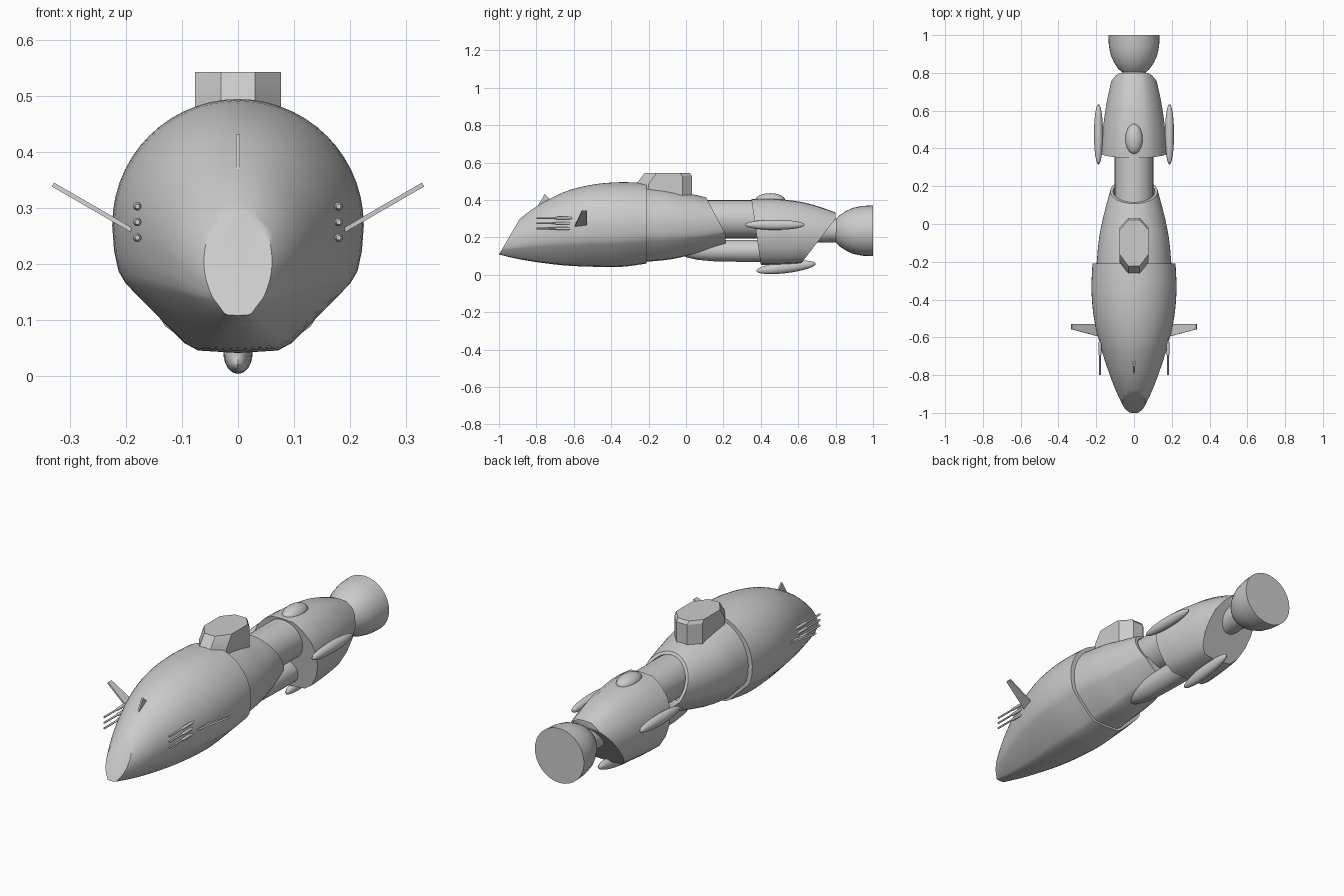
import bpy, bmesh
from math import sin, cos, pi, radians
from mathutils import Vector, Matrix

if "Cube" in bpy.data.objects:
    bpy.data.objects.remove(bpy.data.objects["Cube"], do_unlink=True)

grey = bpy.data.materials.new("hull_grey")
grey.use_nodes = True
GREY = (0.6, 0.6, 0.6, 1)
grey.diffuse_color = GREY
grey.node_tree.nodes["Principled BSDF"].inputs["Base Color"].default_value = GREY


def finish(name, bm, angle=40):
    """Turn a bmesh into a named, shaded object."""
    bmesh.ops.recalc_face_normals(bm, faces=bm.faces[:])
    mesh = bpy.data.meshes.new(name)
    bm.to_mesh(mesh)
    bm.free()
    obj = bpy.data.objects.new(name, mesh)
    bpy.context.collection.objects.link(obj)
    mesh.materials.append(grey)
    bpy.ops.object.select_all(action="DESELECT")
    obj.select_set(True)
    bpy.context.view_layer.objects.active = obj
    bpy.ops.object.shade_smooth_by_angle(angle=radians(angle))
    return obj


def smooth_rows(rows, steps=4):
    """Spline through the rows of a station table."""
    ext = [rows[0]] + rows + [rows[-1]]
    out = []
    for a, b, c, d in zip(ext, ext[1:], ext[2:], ext[3:]):
        for i in range(steps):
            t = i / steps
            out.append([q + t / 2 * (r - p + t * (2 * p - 5 * q + 4 * r - s
                        + t * (3 * (q - r) + s - p))) for p, q, r, s in zip(a, b, c, d)])
    return out + [rows[-1]]


def loft(sections):
    """Skin closed rings of points and cap both ends."""
    bm = bmesh.new()
    rings = [[bm.verts.new(p) for p in ring] for ring in sections]
    n = len(rings[0])
    for a, b in zip(rings, rings[1:]):
        for i in range(n):
            j = (i + 1) % n
            bm.faces.new((a[i], a[j], b[j], b[i]))
    bm.faces.new(rings[0])
    bm.faces.new(rings[-1])
    return bm


def ring(y, half):
    """Mirror a half section, listed from top centre to bottom centre."""
    return [(x, y, z) for x, z in half] + [(-x, y, z) for x, z in half[-2:0:-1]]


def hull_ring(row):
    y, top, low, w, keel = row
    h = top - low
    mid = low + h / 2
    half = [(w * sin(i * pi / 28), mid + h / 2 * cos(i * pi / 28)) for i in range(15)]
    half[0] = (0, top)
    half += [(w * .985, low + h * .4), (w * .95, low + h * .32), (w * .89, low + h * .27),
             (keel * 1.08, low + h * .04), (keel * .8, low + h * .01), (0, low)]
    return ring(y, half)


def engine_ring(row):
    y, top, low, w, keel = row
    h = top - low
    half = [(0, top), (w * .35, top - h * .01), (w * .62, top - h * .1), (w * .85, top - h * .23),
            (w, top - h * .4), (w, top - h * .58), (w * .92, low + h * .25),
            (w * .75, low + h * .1), (keel, low + h * .02), (0, low)]
    return ring(y, half)


def slice_off(bm, point, normal):
    """Cut away the side the normal points to; return the capping face."""
    cut = bmesh.ops.bisect_plane(bm, geom=bm.verts[:] + bm.edges[:] + bm.faces[:],
                                 plane_co=point, plane_no=normal, clear_outer=True)
    edges = [e for e in cut["geom_cut"] if isinstance(e, bmesh.types.BMEdge)]
    return bmesh.ops.contextual_create(bm, geom=edges)["faces"]


def lathe(name, profile, z=0, x=0, sides=32):
    """Revolve (y, radius) points about a lengthwise axis."""
    turn = [2 * pi * i / sides for i in range(sides)]
    return finish(name, loft([[(x + r * cos(a), y, z + r * sin(a)) for a in turn]
                              for y, r in profile]))


def pod(name, centre, size, tilt=0):
    bm = bmesh.new()
    bmesh.ops.create_uvsphere(bm, u_segments=24, v_segments=16, radius=1,
                              matrix=Matrix.Translation(centre) @ Matrix.Rotation(tilt, 4, "X")
                              @ Matrix.Diagonal((*size, 1)))
    finish(name, bm)


# Nose hull with a slanted flat window
bm = loft([hull_ring(r) for r in smooth_rows([
    (-1, .2, .108, .038, .022), (-.9, .288, .085, .088, .035), (-.8, .365, .068, .128, .05),
    (-.65, .443, .05, .177, .07), (-.5, .482, .043, .212, .085),
    (-.35, .495, .042, .225, .09), (-.21, .49, .06, .22, .088)])])
slice_off(bm, (0, -1, .108), (0, -.18, .105))
finish("nose_hull", bm)

# Mid hull, cut at a slant and hollowed where the neck enters
bm = loft([hull_ring(r) for r in smooth_rows([
    (-.26, .48, .066, .202, .082), (-.1, .46, .08, .188, .075), (0, .437, .1, .171, .065),
    (.1, .416, .125, .147, .055), (.21, .385, .162, .116, .045)])])
rim = slice_off(bm, (0, .107, .415), (0, .195, .103))
bmesh.ops.recalc_face_normals(bm, faces=bm.faces[:])
bmesh.ops.inset_individual(bm, faces=rim, thickness=.015)
bmesh.ops.inset_individual(bm, faces=rim, thickness=.002, depth=-.05)
finish("mid_hull", bm)

# Neck tube and lower tank linking hull to engine
lathe("neck_tube", [(0, .102), (.5, .102)], z=.297)
lathe("lower_tank", [(-.04, .01), (0, .034), (.06, .048), (.15, .056), (.3, .059), (.5, .059)], z=.128)

# Engine body, slanted at both ends
bm = loft([engine_ring(r) for r in smooth_rows([
    (.32, .403, .055, .178, .09), (.45, .408, .053, .17, .09), (.6, .392, .06, .152, .08),
    (.7, .368, .075, .133, .07), (.8, .333, .1, .11, .055)])])
slice_off(bm, (0, .35, .4), (0, -.345, -.05))
slice_off(bm, (0, .8, .3), (0, .24, -.185))
finish("engine_body", bm)

# Nozzle bell with its collar
lathe("nozzle_collar", [(.6, .064), (.83, .064)], z=.237)
lathe("nozzle_bell", [(.8, .06), (.82, .082), (.85, .103), (.89, .122), (.94, .133), (1, .136)], z=.235)

# Streamlined pods round the engine
for side, label in ((1, "left"), (-1, "right")):
    pod(label + "_pod", (side * .188, .475, .267), (.024, .16, .027))
pod("top_pod", (0, .45, .4), (.046, .08, .036))
pod("bottom_pod", (0, .535, .04), (.026, .16, .031), radians(7))

# Turret housing on the back, with chamfered front and rear
outline = [(.077, -.02), (.03, .033), (-.03, .033), (-.077, -.02),
           (-.077, -.2), (-.03, -.265), (.03, -.265), (.077, -.2)]
layers = []
for z, front, rear in ((.4, 0, 0), (.485, 0, 0), (.527, .03, 0), (.543, .042, .012)):
    layers.append([(x, y + front if y < -.1 else y - rear, z) for x, y in outline])
finish("turret_housing", loft(layers), 25)

# Dorsal fin
fin = [(-.815, .33), (-.755, .432), (-.722, .4), (-.71, .38), (-.71, .33)]
finish("dorsal_fin", loft([[(x, y, z) for y, z in fin] for x in (-.004, .004)]))

for side, label in ((1, "left"), (-1, "right")):
    # Canard, raised outward
    up = Vector((side * -.5, 0, .866)) * .004
    root, tip = Vector((side * .17, 0, .249)), Vector((side * .331, 0, .342))
    plan = [(root, -.6), (tip, -.557), (tip, -.53), (root, -.53)]
    finish(label + "_canard", loft([[p + Vector((0, y, 0)) + up * s for p, y in plan]
                                    for s in (-1, 1)]))
    # Three stacked guns
    for i in range(3):
        lathe(f"{label}_gun_{i + 1}", [(-.8, .0045), (-.7, .0045), (-.69, .0075),
              (-.63, .0075), (-.6, .003)], z=.247 + .028 * i, x=side * .18, sides=12)
